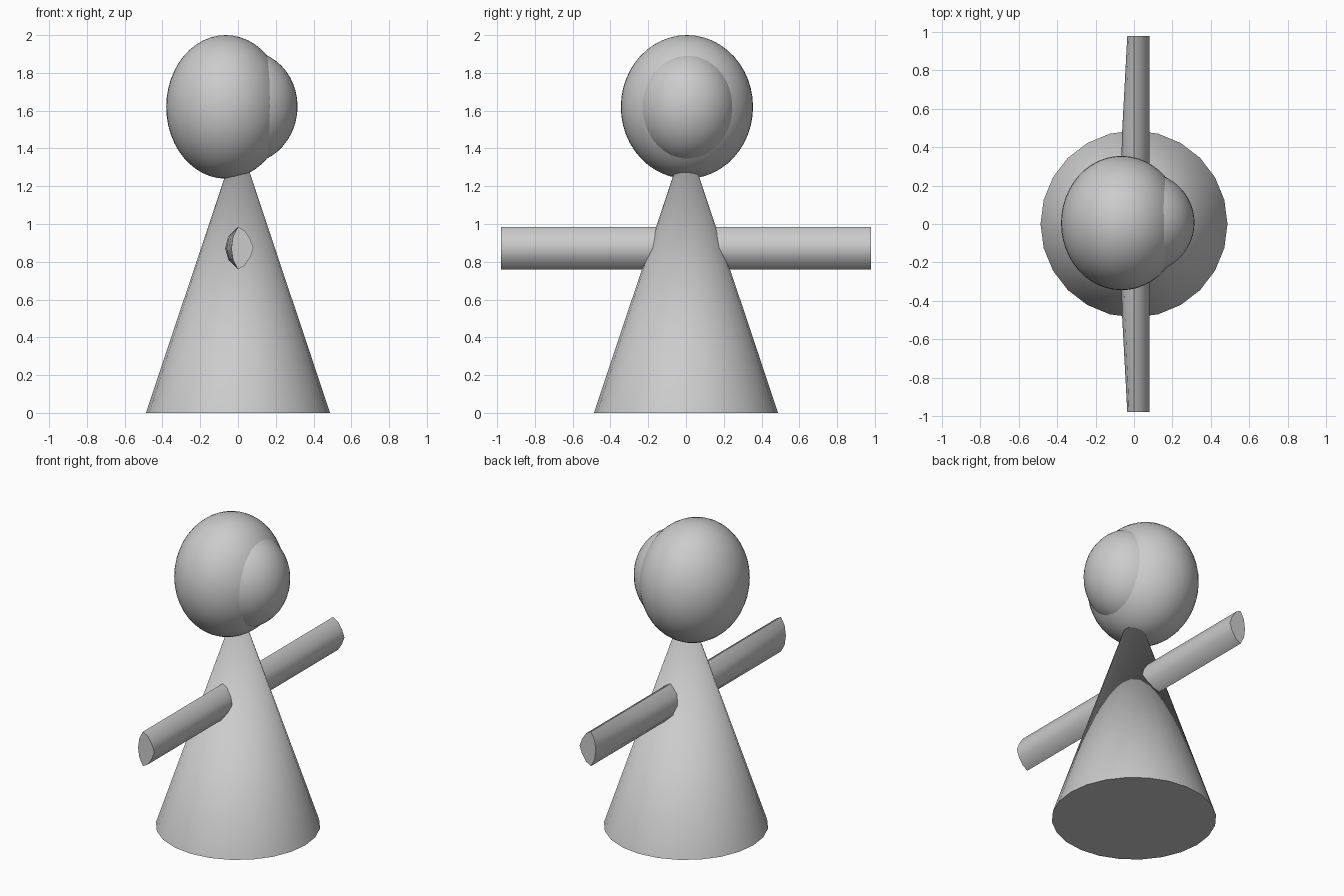
import bpy, bmesh, math

if "Cube" in bpy.data.objects:
    bpy.data.objects.remove(bpy.data.objects["Cube"])

grey = bpy.data.materials.new("plain_grey")
grey.diffuse_color = (0.6, 0.6, 0.6, 1)
grey.use_nodes = True
grey.node_tree.nodes["Principled BSDF"].inputs["Base Color"].default_value = grey.diffuse_color


def finish(obj, name, angle):
    obj.name = name
    obj.data.materials.append(grey)
    bpy.ops.object.select_all(action='DESELECT')
    obj.select_set(True)
    bpy.context.view_layer.objects.active = obj
    bpy.ops.object.shade_smooth_by_angle(angle=math.radians(angle))


def ball(name, loc, scale, tilt=0):
    bpy.ops.mesh.primitive_uv_sphere_add(segments=48, ring_count=24, radius=1,
                                         location=loc, rotation=(0, tilt, 0))
    obj = bpy.context.object
    obj.scale = scale
    finish(obj, name, 40)


# Conical body, its tip hidden inside the head
bpy.ops.mesh.primitive_cone_add(vertices=24, radius1=0.487, radius2=0.0,
                                depth=1.46, location=(0, 0, 0.73))
finish(bpy.context.object, "body", 40)

# Egg-shaped head with a bulge on its right side
ball("head", (-0.065, 0.005, 1.62), (0.315, 0.35, 0.38))
ball("face_bulge", (0.04, 0.007, 1.617), (0.275, 0.267, 0.3), math.radians(6))

# Crossbar arms: leaf-shaped section, slightly thicker on the left at mid span
right_half = [(0.0, 0.985), (0.035, 0.965), (0.065, 0.92), (0.082, 0.873),
              (0.065, 0.825), (0.035, 0.78), (0.0, 0.76)]
left_half = [(0.75, 0.81), (1.0, 0.87), (0.75, 0.935)]
bm = bmesh.new()
rings = []
for i in range(9):
    y = -0.98 + 1.96 * i / 8
    depth = 0.035 + 0.033 * min(1, 1.6 * (1 - abs(y) / 0.98))
    section = right_half + [(-depth * f, z) for f, z in left_half]
    rings.append([bm.verts.new((x, y, z)) for x, z in section])
n = len(rings[0])
for a, b in zip(rings, rings[1:]):
    for k in range(n):
        bm.faces.new((a[k], a[(k + 1) % n], b[(k + 1) % n], b[k]))
bm.faces.new(rings[0])
bm.faces.new(rings[-1])
bmesh.ops.recalc_face_normals(bm, faces=bm.faces)
mesh = bpy.data.meshes.new("arms")
bm.to_mesh(mesh)
bm.free()
arms = bpy.data.objects.new("arms", mesh)
bpy.context.collection.objects.link(arms)
finish(arms, "arms", 50)
